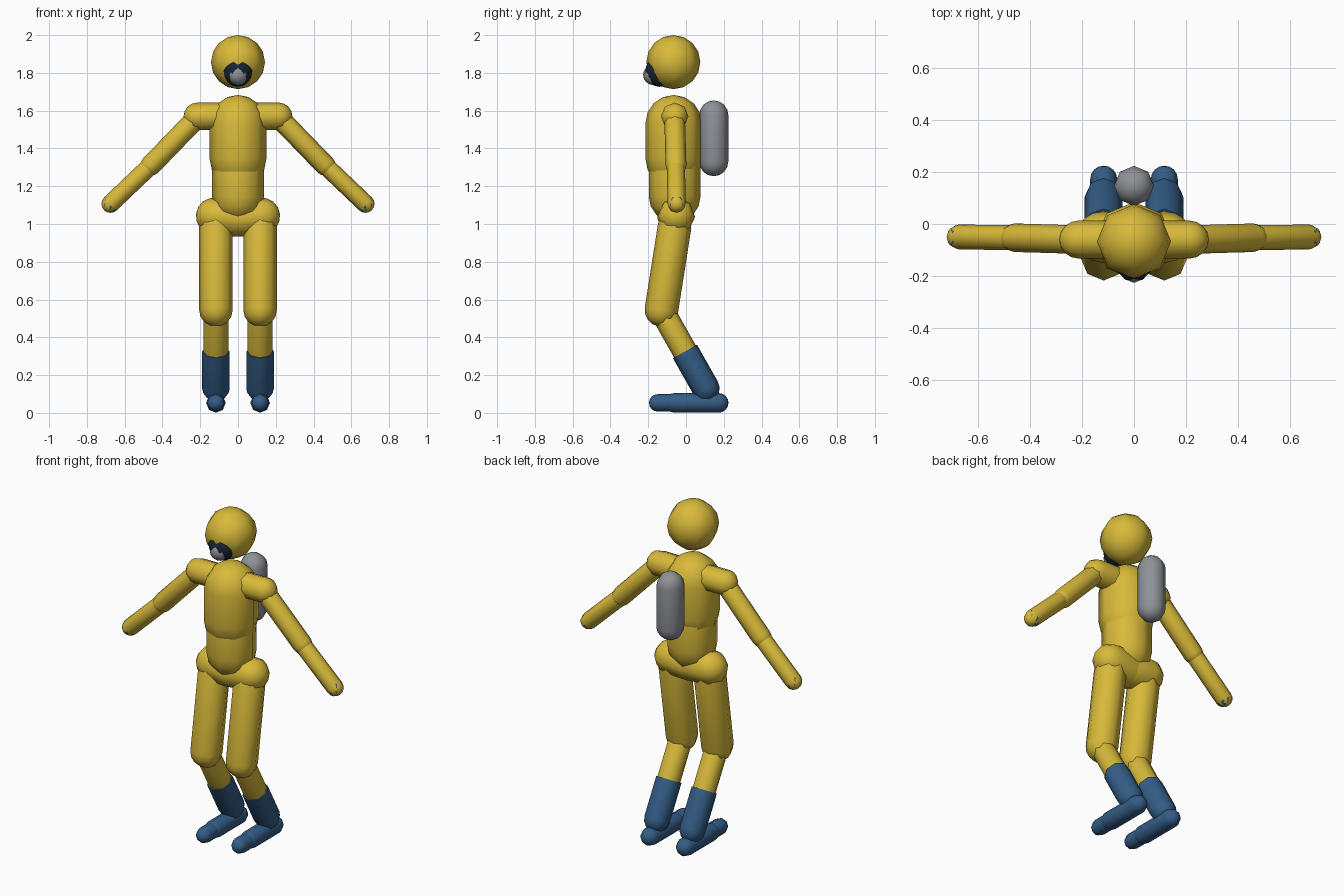
import bpy, bmesh, math
from mathutils import Vector

cube = bpy.data.objects.get("Cube")
if cube:
    bpy.data.objects.remove(cube, do_unlink=True)


def material(name, rgb):
    m = bpy.data.materials.new(name)
    m.use_nodes = True
    m.diffuse_color = (*rgb, 1)
    m.node_tree.nodes["Principled BSDF"].inputs["Base Color"].default_value = (*rgb, 1)
    return m


YELLOW = material("suit yellow", (0.69, 0.49, 0.042))
BLUE = material("boot blue", (0.034, 0.11, 0.24))
GREY = material("metal grey", (0.27, 0.285, 0.31))
DARK = material("visor dark", (0.009, 0.018, 0.03))

SIDES, RINGS = 8, 4


def capsule(name, a, b, r, mat, flat_end=False, turn=0.0):
    """Eight-sided capsule from a to b; flat_end cuts it square at b."""
    a, b = Vector(a), Vector(b)
    axis = b - a
    length = axis.length
    # half profile as (radius, height), bottom pole to top pole
    quarter = [i * math.pi / 2 / RINGS for i in range(1, RINGS + 1)]
    profile = [(r * math.sin(t), -r * math.cos(t)) for t in quarter]
    if length > 0:
        profile.append((r, length))
    if not flat_end:
        profile += [(r * math.sin(t), length + r * math.cos(t)) for t in reversed(quarter[:-1])]
    bm = bmesh.new()
    rings = []
    for rad, z in profile:
        angles = [turn + k * math.tau / SIDES for k in range(SIDES)]
        rings.append([bm.verts.new((rad * math.cos(t), rad * math.sin(t), z)) for t in angles])
    for low, high in zip(rings, rings[1:]):
        for k in range(SIDES):
            n = (k + 1) % SIDES
            bm.faces.new((low[k], low[n], high[n], high[k]))
    bottom = bm.verts.new((0, 0, -r))
    top = bm.verts.new((0, 0, length if flat_end else length + r))
    for k in range(SIDES):
        n = (k + 1) % SIDES
        bm.faces.new((bottom, rings[0][n], rings[0][k]))
        bm.faces.new((top, rings[-1][k], rings[-1][n]))
    mesh = bpy.data.meshes.new(name)
    bm.to_mesh(mesh)
    bm.free()
    mesh.materials.append(mat)
    ob = bpy.data.objects.new(name, mesh)
    bpy.context.collection.objects.link(ob)
    ob.location = a
    if length > 0:
        ob.rotation_mode = 'QUATERNION'
        ob.rotation_quaternion = Vector((0, 0, 1)).rotation_difference(axis)
    bpy.ops.object.select_all(action='DESELECT')
    ob.select_set(True)
    bpy.context.view_layer.objects.active = ob
    bpy.ops.object.shade_smooth_by_angle(angle=math.radians(60))
    return ob


def ball(name, centre, r, mat, turn=0.0):
    return capsule(name, centre, centre, r, mat, turn=turn)


# Head with mask and breathing piece
ball("head", (0, -0.067, 1.857), 0.143, YELLOW)
ball("visor", (0, -0.14, 1.808), 0.082, DARK, turn=math.pi / 8)
ball("breather", (0, -0.172, 1.79), 0.055, GREY)

# Torso and back tank
capsule("chest", (0, -0.065, 1.345), (0, -0.065, 1.533), 0.15, YELLOW)
capsule("abdomen", (0, -0.06, 1.145), (0, -0.06, 1.32), 0.137, YELLOW)
capsule("air_tank", (0, 0.147, 1.33), (0, 0.147, 1.577), 0.077, GREY)

for side, s in (("left", 1), ("right", -1)):
    # Arm
    shoulder = (s * 0.215, -0.06, 1.57)
    elbow = (s * 0.462, -0.053, 1.31)
    wrist = (s * 0.675, -0.05, 1.107)
    capsule(side + "_shoulder", (0, -0.06, 1.57), shoulder, 0.073, YELLOW)
    capsule(side + "_upper_arm", elbow, (s * 0.22, -0.06, 1.56), 0.055, YELLOW)
    capsule(side + "_forearm", wrist, elbow, 0.048, YELLOW)
    ball(side + "_hand", wrist, 0.0465, BLUE)

    # Leg
    x = s * 0.117
    hip, knee, ankle = (x, -0.06, 0.99), (x, -0.13, 0.545), (x, 0.105, 0.13)
    boot_top = Vector(knee).lerp(Vector(ankle), 0.53)
    capsule(side + "_hip", (0, -0.055, 1.03), (s * 0.125, -0.05, 1.042), 0.098, YELLOW)
    capsule(side + "_thigh", knee, hip, 0.089, YELLOW)
    capsule(side + "_shin", ankle, knee, 0.066, YELLOW)
    capsule(side + "_boot", ankle, boot_top, 0.073, BLUE, flat_end=True)

    # Foot
    capsule(side + "_foot", (x, 0.173, 0.053), (x, -0.06, 0.053), 0.052, BLUE)
    capsule(side + "_toe", (x, -0.05, 0.053), (x, -0.15, 0.053), 0.046, BLUE)
